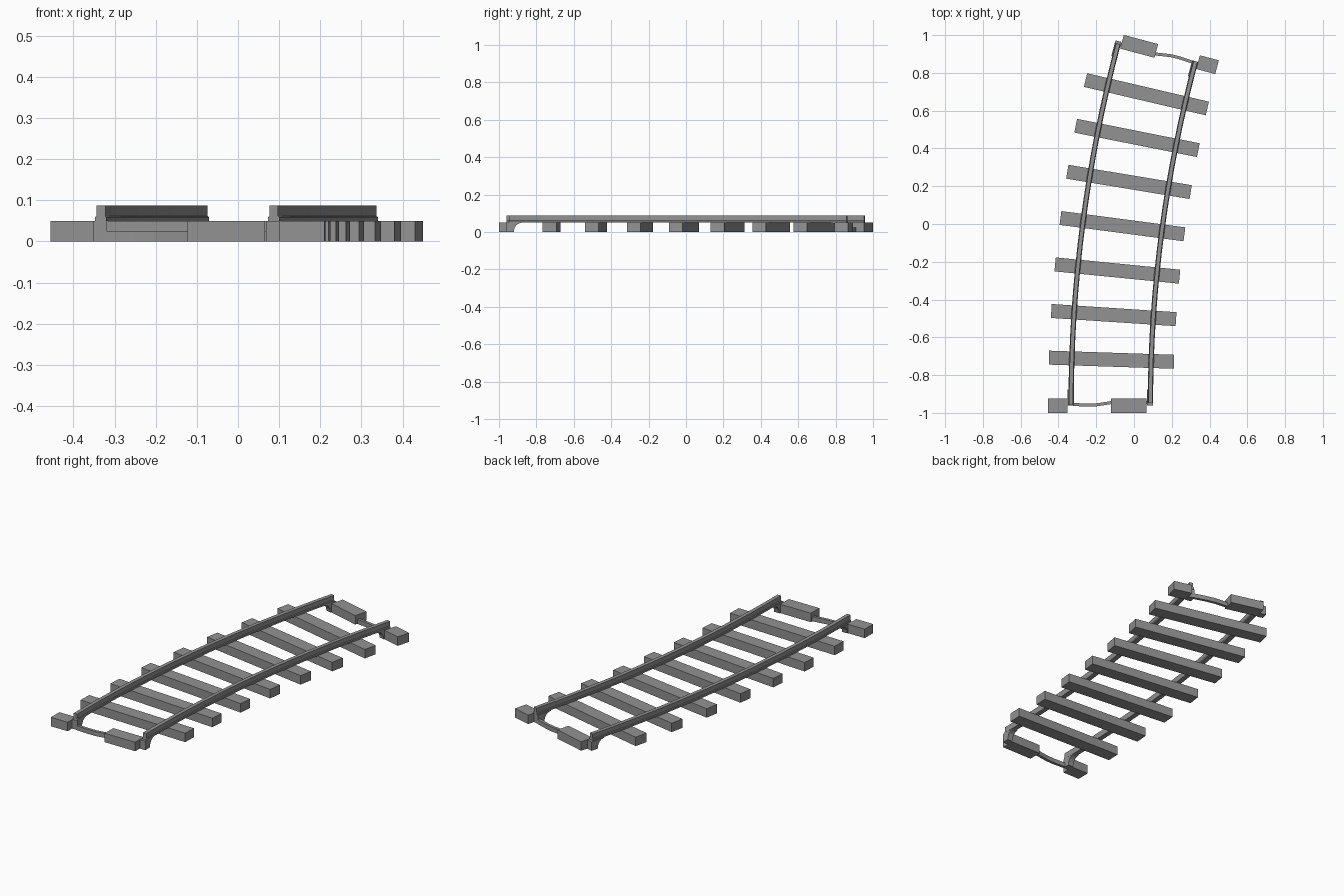
import bpy, bmesh, math
from mathutils import Matrix, Vector

if "Cube" in bpy.data.objects:
    bpy.data.objects.remove(bpy.data.objects["Cube"])

GREY = bpy.data.materials.new("grey plastic")
GREY.diffuse_color = (0.29, 0.29, 0.29, 1)
GREY.use_nodes = True
GREY.node_tree.nodes["Principled BSDF"].inputs["Base Color"].default_value = GREY.diffuse_color

# Centre of the track curve and its mean radius
CX, CY, R = 7.107, -0.955, 7.23


def finish(name, bm, matrix=Matrix()):
    bmesh.ops.recalc_face_normals(bm, faces=bm.faces)
    me = bpy.data.meshes.new(name)
    bm.to_mesh(me)
    bm.free()
    me.materials.append(GREY)
    ob = bpy.data.objects.new(name, me)
    ob.matrix_world = matrix
    bpy.context.collection.objects.link(ob)
    return ob


def loft(name, rings, matrix=Matrix()):
    """Skin a list of equal closed rings and cap both ends."""
    bm = bmesh.new()
    rows = [[bm.verts.new(p) for p in ring] for ring in rings]
    n = len(rows[0])
    for a, b in zip(rows, rows[1:]):
        for i in range(n):
            j = (i + 1) % n
            bm.faces.new((a[i], a[j], b[j], b[i]))
    bm.faces.new(rows[0])
    bm.faces.new(rows[-1])
    return finish(name, bm, matrix)


def box(name, x0, x1, y0, y1, z0, z1, matrix=Matrix()):
    rings = [[(x, y0, z0), (x, y1, z0), (x, y1, z1), (x, y0, z1)] for x in (x0, x1)]
    return loft(name, rings, matrix)


def on_arc(radius, deg, z=0.0):
    a = math.radians(deg)
    return Vector((CX - radius * math.cos(a), CY + radius * math.sin(a), z))


# Sleepers spread evenly along the curve
for i in range(1, 8):
    deg = i * 1.875
    m = Matrix.Translation(on_arc(R, deg)) @ Matrix.Rotation(-math.radians(deg), 4, 'Z')
    box(f"sleeper_{i}", -0.331, 0.331, -0.037, 0.037, 0, 0.05, m)

# Rails: wide foot, narrower head, swept along the curve
PROFILE = [(-0.014, 0.05), (0.014, 0.05), (0.014, 0.059), (0.0105, 0.062),
           (0.0105, 0.087), (-0.0105, 0.087), (-0.0105, 0.062), (-0.014, 0.059)]
STEPS = 16
for name, radius, start, end in (("left_rail", 7.44, -0.03, 14.87),
                                 ("right_rail", 7.02, 0.07, 15.0)):
    rings = []
    for s in range(STEPS + 1):
        deg = start + (end - start) * s / STEPS
        rings.append([on_arc(radius - off, deg, z) for off, z in PROFILE])
    loft(name, rings)

# Connector ends: the far one is the near one turned half round
near = Matrix.Translation((-0.1225, -0.955, 0))
far = Matrix.Translation((0.116, 0.909, 0)) @ Matrix.Rotation(math.radians(165), 4, 'Z')
BRACKET = [(-0.006, 0), (0.034, 0), (0.038, 0.02), (0.046, 0.035),
           (0.06, 0.045), (0.08, 0.05), (-0.006, 0.05)]
STRIP = [(-0.2, 0.0), (-0.13, -0.004), (-0.08, -0.003), (-0.04, 0.003),
         (0.005, 0.01), (0.1, 0.01), (0.2, 0.01)]
for end, m in (("near", near), ("far", far)):
    box(end + "_large_end_block", 0.0, 0.188, -0.045, 0.03, 0, 0.05, m)
    box(end + "_small_end_block", -0.333, -0.229, -0.045, 0.03, 0, 0.05, m)
    # curved brackets under the rail ends
    for side, u in (("outer", -0.2125), ("inner", 0.207)):
        rings = [[(u + w, v, z) for v, z in BRACKET] for w in (-0.016, 0.016)]
        loft(f"{end}_{side}_bracket", rings, m)
    # thin bowed strip joining the brackets
    rings = [[(u, v - 0.008, 0), (u, v + 0.008, 0), (u, v + 0.008, 0.025), (u, v - 0.008, 0.025)]
             for u, v in STRIP]
    loft(end + "_tie_strip", rings, m)
